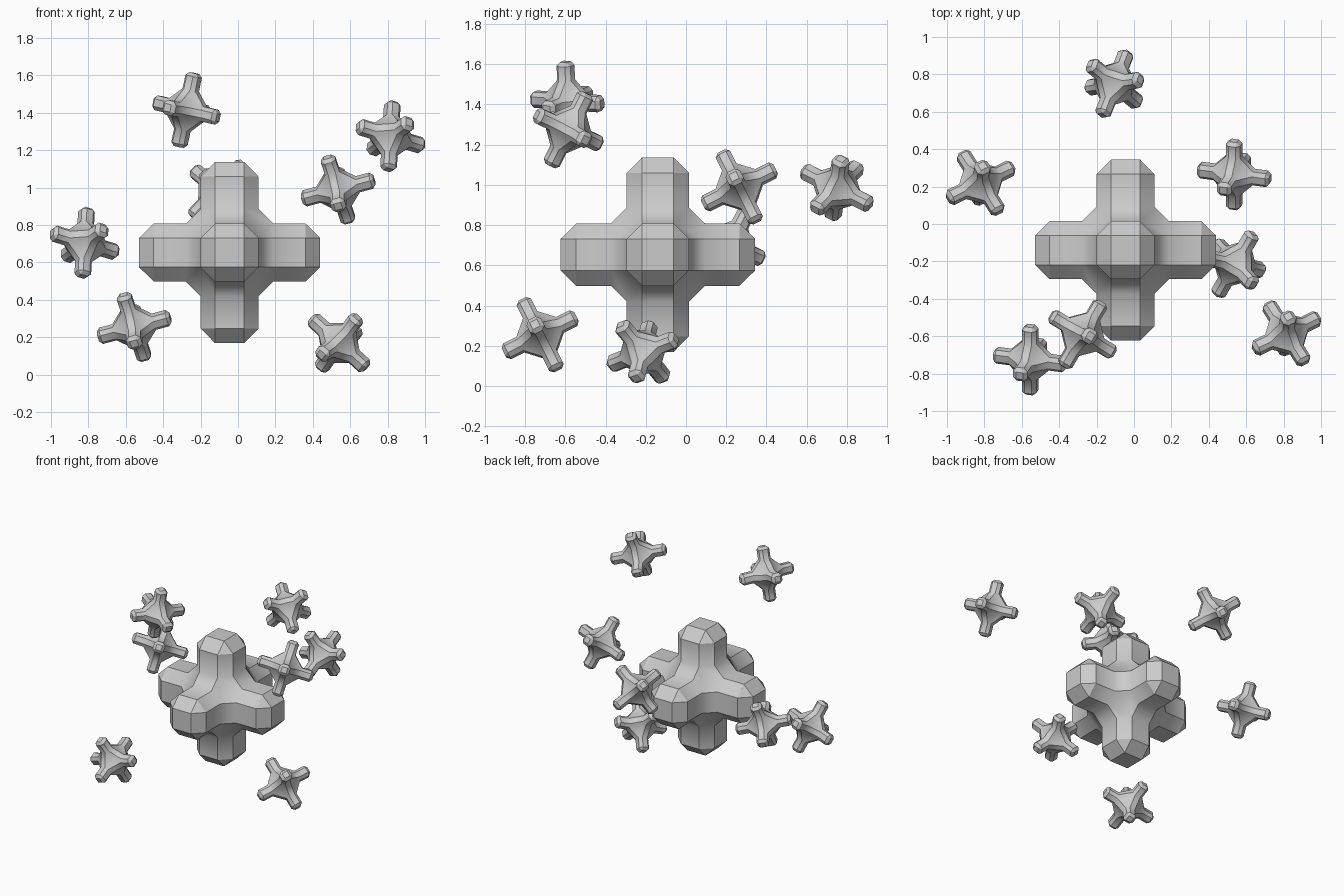
import bpy, bmesh
from itertools import product
from mathutils import Vector, Matrix

if "Cube" in bpy.data.objects:
    bpy.data.objects.remove(bpy.data.objects["Cube"])


def jack(name, centre, L, w, a, f, c, u=(1, 0, 0), v=(0, 1, 0)):
    """Six-armed jack: L arm reach, w arm half width, a half flat width,
    f where the web between arms starts, c end chamfer; u, v are arm directions."""
    bm = bmesh.new()

    def face(pts):
        bm.faces.new([bm.verts.new(p) for p in pts])

    def on_axis(i, t, p, q):
        r = [0, 0, 0]
        r[i], r[(i + 1) % 3], r[(i + 2) % 3] = t, p, q
        return r

    octagon = [(w, -a), (w, a), (a, w), (-a, w), (-w, a), (-w, -a), (-a, -w), (a, -w)]
    square = [(a, -a), (a, a), (-a, a), (-a, -a)]
    for i, s in product(range(3), (1, -1)):
        # arm sides
        low = [on_axis(i, s * f, *p) for p in octagon]
        high = [on_axis(i, s * (L - c), *p) for p in octagon]
        cap = [on_axis(i, s * L, *p) for p in square]
        for k in range(8):
            n = (k + 1) % 8
            face([low[k], low[n], high[n], high[k]])
        # chamfered end
        for k in range(4):
            n = (k + 1) % 4
            face([high[2 * k], high[2 * k + 1], cap[n], cap[k]])
            face([high[2 * k + 1], high[(2 * k + 2) % 8], cap[n]])
        face(cap)
    # sloping webs between neighbouring arms
    for i, s, t in product(range(3), (1, -1), (1, -1)):
        face([on_axis(i, h, s * p, t * q) for h, p, q in
              ((-a, f, w), (a, f, w), (a, w, f), (-a, w, f))])
    # six-sided pockets where three arms meet
    for sx, sy, sz in product((1, -1), repeat=3):
        face([(sx * x, sy * y, sz * z) for x, y, z in
              ((f, w, a), (f, a, w), (w, a, f), (a, w, f), (a, f, w), (w, f, a))])

    bmesh.ops.remove_doubles(bm, verts=bm.verts, dist=1e-5)
    bmesh.ops.recalc_face_normals(bm, faces=bm.faces)
    # outer edges stay crisp, inner fillets shade smoothly
    for fc in bm.faces:
        fc.smooth = True
    for e in bm.edges:
        e.smooth = not e.is_convex
    me = bpy.data.meshes.new(name)
    bm.to_mesh(me)
    bm.free()
    ob = bpy.data.objects.new(name, me)
    x = Vector(u).normalized()
    z = x.cross(Vector(v)).normalized()
    y = z.cross(x)
    ob.matrix_world = Matrix.Translation(centre) @ Matrix((x, y, z)).transposed().to_4x4()
    bpy.context.collection.objects.link(ob)


# large central body
jack("large_jack", (-0.045, -0.14, 0.653), 0.484, 0.155, 0.078, 0.233, 0.078)

# small bodies around it: centre and two arm directions
tilt_1 = ((0.163, 0.08, -0.05), (0.09, -0.15, 0.07))
tilt_2 = ((0.187, -0.025, 0.05), (-0.015, 0.17, 0.08))
tilt_3 = ((0.165, -0.1, -0.04), (0.09, 0.17, -0.01))
tilt_4 = ((0.09, 0.155, 0.06), (-0.13, 0.045, 0.13))
tilt_5 = ((0.06, 0.155, -0.08), (-0.13, 0.1, 0.11))
small = [
    ((-0.275, -0.59, 1.415), tilt_3),
    ((0.815, -0.585, 1.275), tilt_1),
    ((-0.82, 0.22, 0.705), tilt_1),
    ((0.535, 0.265, 0.99), tilt_2),
    ((-0.555, -0.725, 0.255), tilt_2),
    ((0.54, -0.215, 0.17), tilt_4),
    ((-0.105, 0.75, 0.985), tilt_5),
]
for n, (centre, (u, v)) in enumerate(small, 1):
    jack(f"small_jack_{n}", centre, 0.202, 0.04, 0.02, 0.11, 0.018, u, v)
